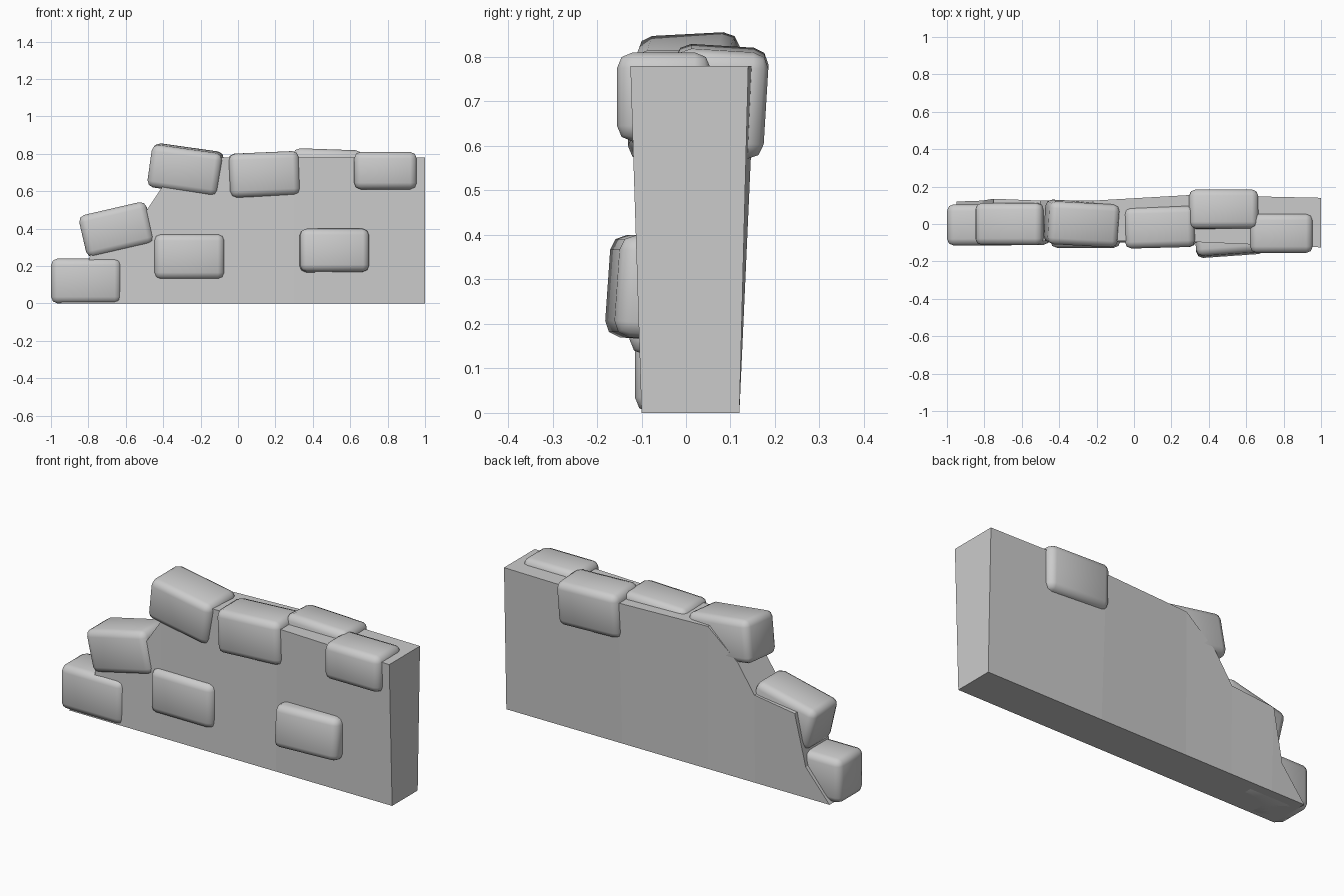
import bpy, bmesh
from math import radians

cube = bpy.data.objects.get("Cube")
if cube:
    bpy.data.objects.remove(cube, do_unlink=True)

stone = bpy.data.materials.new("grey_stone")
stone.use_nodes = True
stone.diffuse_color = (0.6, 0.6, 0.6, 1)
stone.node_tree.nodes["Principled BSDF"].inputs["Base Color"].default_value = (0.6, 0.6, 0.6, 1)


def add_object(name, bm):
    bmesh.ops.recalc_face_normals(bm, faces=bm.faces)
    mesh = bpy.data.meshes.new(name)
    bm.to_mesh(mesh)
    bm.free()
    mesh.materials.append(stone)
    obj = bpy.data.objects.new(name, mesh)
    bpy.context.collection.objects.link(obj)
    return obj


# Broken wall: cross-sections along x as (x, top height, front y at top, back y at top)
SECTIONS = [
    (-0.95, 0.0, -0.10, 0.12),
    (-0.81, 0.17, -0.10, 0.125),
    (-0.75, 0.45, -0.09, 0.135),
    (-0.50, 0.48, -0.09, 0.125),
    (-0.40, 0.63, -0.09, 0.125),
    (-0.22, 0.78, -0.09, 0.125),
    (0.30, 0.78, -0.095, 0.155),
    (1.00, 0.78, -0.125, 0.14),
]
bm = bmesh.new()
rings = []
for x, top, front, back in SECTIONS:
    ring = [bm.verts.new((x, -0.10, 0)), bm.verts.new((x, 0.12, 0))]
    if top > 0:
        ring += [bm.verts.new((x, back, top)), bm.verts.new((x, front, top))]
    else:
        ring += [ring[1], ring[0]]
    rings.append(ring)
for a, b in zip(rings, rings[1:]):
    for i in range(4):
        j = (i + 1) % 4
        corners = list(dict.fromkeys((a[i], a[j], b[j], b[i])))
        if len(corners) > 2 and not bm.faces.get(corners):
            bm.faces.new(corners)
bm.faces.new(rings[-1])
add_object("broken_wall", bm)


# Soft-edged stone blocks set into the wall
def add_block(name, centre, size, turn=(0, 0, 0)):
    bm = bmesh.new()
    bmesh.ops.create_cube(bm, size=1)
    bmesh.ops.scale(bm, vec=size, verts=bm.verts)
    bmesh.ops.bevel(bm, geom=bm.edges[:], offset=0.035, segments=2,
                    profile=0.5, affect='EDGES')
    for face in bm.faces:
        face.smooth = True
    obj = add_object(name, bm)
    obj.location = centre
    obj.rotation_euler = [radians(a) for a in turn]


add_block("bottom_end_block", (-0.812, -0.005, 0.12), (0.375, 0.22, 0.24))
add_block("sloped_step_block", (-0.65, 0, 0.395), (0.37, 0.225, 0.23), (0, -13, 0))
add_block("tilted_top_block", (-0.28, 0.003, 0.716), (0.38, 0.23, 0.23), (3, 8, -3))
add_block("middle_top_block", (0.14, -0.017, 0.69), (0.375, 0.22, 0.235), (0, -2.5, 1.5))
add_block("back_top_block", (0.477, 0.075, 0.7), (0.37, 0.21, 0.24), (-3.5, 2, 0))
add_block("right_top_block", (0.788, -0.05, 0.71), (0.335, 0.21, 0.2))
add_block("low_left_front_block", (-0.26, -0.017, 0.25), (0.375, 0.22, 0.24))
add_block("low_right_front_block", (0.512, -0.066, 0.28), (0.37, 0.2, 0.23), (-4, 0, 4))
